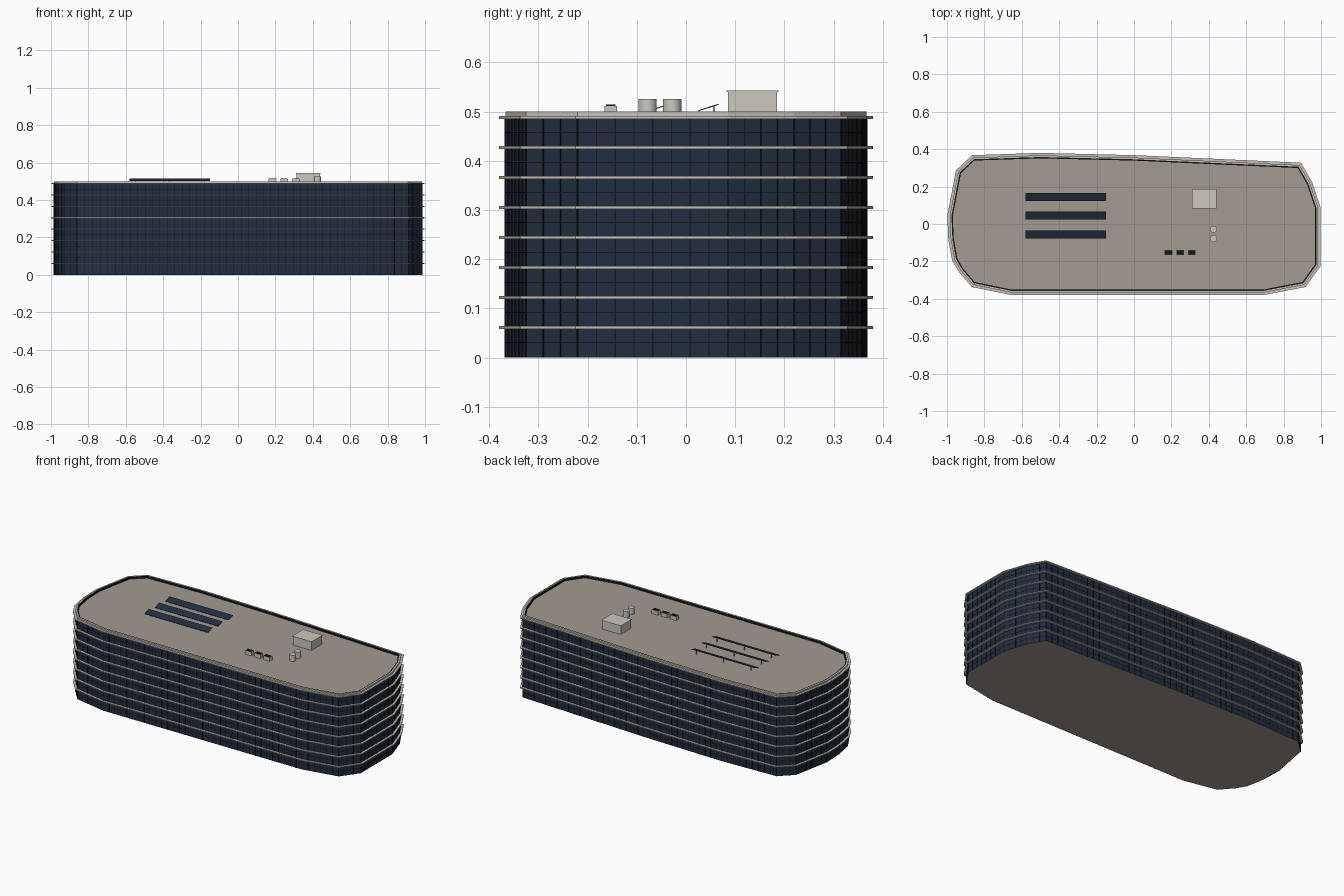
import bpy, bmesh, math
from mathutils import Vector

old = bpy.data.objects.get("Cube")
if old:
    bpy.data.objects.remove(old)


def material(name, rgb):
    m = bpy.data.materials.new(name)
    m.use_nodes = True
    m.diffuse_color = (*rgb, 1)
    m.node_tree.nodes["Principled BSDF"].inputs["Base Color"].default_value = (*rgb, 1)
    return m


GLASS = material("navy glass", (0.016, 0.027, 0.05))
FRAME = material("dark frame", (0.007, 0.009, 0.013))
STONE = material("pale stone", (0.58, 0.54, 0.48))
ROOF = material("roof gravel", (0.36, 0.325, 0.285))
METAL = material("light metal", (0.6, 0.58, 0.53))

# Facade outline, counter-clockwise from the front left corner
OUTLINE = [Vector(p) for p in (
    (0.69, -0.367), (0.91, -0.325), (0.985, -0.22), (0.985, 0.085),
    (0.94, 0.22), (0.885, 0.315), (0.0, 0.355), (-0.5, 0.367),
    (-0.86, 0.355), (-0.94, 0.28), (-0.985, 0.045), (-0.98, -0.08),
    (-0.96, -0.19), (-0.925, -0.25), (-0.86, -0.325), (-0.655, -0.367))]
FLOORS = 8
STOREY = 0.061


def offset(d):
    """Outline moved outward by d with mitred corners."""
    pts = []
    for i, p in enumerate(OUTLINE):
        a = (p - OUTLINE[i - 1]).normalized()
        b = (OUTLINE[(i + 1) % len(OUTLINE)] - p).normalized()
        na, nb = Vector((a.y, -a.x)), Vector((b.y, -b.x))
        pts.append(p + (na + nb) * d / (1 + na.dot(nb)))
    return pts


def finish(name, bm, mats):
    bmesh.ops.recalc_face_normals(bm, faces=bm.faces)
    me = bpy.data.meshes.new(name)
    bm.to_mesh(me)
    bm.free()
    ob = bpy.data.objects.new(name, me)
    bpy.context.collection.objects.link(ob)
    for m in mats:
        me.materials.append(m)
    return ob


def prism(name, d, z0, z1, mats):
    """Solid slab following the outline; level faces use the last material."""
    bm = bmesh.new()
    loops = [[bm.verts.new((p.x, p.y, z)) for p in offset(d)] for z in (z0, z1)]
    for i in range(len(OUTLINE)):
        bm.faces.new((loops[0][i - 1], loops[0][i], loops[1][i], loops[1][i - 1]))
    for loop in loops:
        bm.faces.new(loop).material_index = len(mats) - 1
    return finish(name, bm, mats)


def ring(name, d0, d1, z0, z1, mat):
    """Hollow band following the outline."""
    bm = bmesh.new()
    section = ((d0, z0), (d1, z0), (d1, z1), (d0, z1))
    loops = [[bm.verts.new((p.x, p.y, z)) for p in offset(d)] for d, z in section]
    for k in range(4):
        for i in range(len(OUTLINE)):
            bm.faces.new((loops[k - 1][i - 1], loops[k - 1][i], loops[k][i], loops[k][i - 1]))
    return finish(name, bm, [mat])


def box(name, centre, size, mat, tilt=0):
    bpy.ops.mesh.primitive_cube_add(size=1, location=centre, rotation=(tilt, 0, 0))
    ob = bpy.context.object
    ob.name = name
    ob.scale = size
    ob.data.materials.append(mat)
    return ob


def cylinder(name, centre, radius, height, mat):
    bpy.ops.mesh.primitive_cylinder_add(vertices=24, radius=radius, depth=height, location=centre)
    ob = bpy.context.object
    ob.name = name
    ob.data.materials.append(mat)
    bpy.ops.object.shade_smooth_by_angle()


# Glazed body with its roof deck and underside
prism("glazed_body", 0, 0, 0.488, [GLASS, ROOF])

# Floor bands and parapet
for f in range(1, FLOORS + 1):
    ring(f"floor_band_{f}", -0.004, 0.013, f * STOREY - 0.003, f * STOREY + 0.003, STONE)
ring("parapet", -0.009, 0, 0.486, 0.5, STONE)
ring("parapet_lining", -0.016, -0.009, 0.486, 0.4985, FRAME)

# Window frames: upright mullions, corner posts and a rail at mid storey
bm = bmesh.new()
for i, p in enumerate(OUTLINE):
    a = OUTLINE[i - 1]
    edge = p - a
    run = edge.normalized()
    out = Vector((run.y, -run.x)) * 0.002
    bays = max(1, round(edge.length / 0.04))
    for k in range(bays + 1):
        c = a + edge * k / bays
        half = run * 0.0013
        quad = (c - half, c + half, c + half + out, c - half + out)
        low, top = [[bm.verts.new((q.x, q.y, z)) for q in quad] for z in (0, 0.486)]
        for j in range(4):
            bm.faces.new((low[j - 1], low[j], top[j], top[j - 1]))
        bm.faces.new(low)
        bm.faces.new(top)
finish("window_mullions", bm, [FRAME])
for f in range(FLOORS):
    z = (f + 0.5) * STOREY
    ring(f"window_rail_{f + 1}", -0.002, 0.001, z - 0.0008, z + 0.0008, FRAME)

# Tilted solar panels on rear struts
for n, y in enumerate((0.145, 0.045, -0.055)):
    box(f"solar_panel_{n + 1}", (-0.365, y, 0.508), (0.43, 0.044, 0.002), GLASS, math.radians(18))
    for x in (-0.55, -0.365, -0.18):
        box(f"panel_strut_{n + 1}", (x, y + 0.012, 0.499), (0.004, 0.004, 0.022), METAL)

# Stair house with an overhanging cap
box("stair_house", (0.375, 0.135, 0.513), (0.126, 0.1, 0.054), METAL)
box("stair_house_cap", (0.375, 0.135, 0.5415), (0.132, 0.106, 0.003), METAL)

# Water tanks
for n, y in enumerate((-0.028, -0.078)):
    cylinder(f"water_tank_{n + 1}", (0.425, y, 0.506), 0.0185, 0.038, METAL)

# Cooling units with dark fan grilles
for n, x in enumerate((0.185, 0.247, 0.309)):
    box(f"cooling_unit_{n + 1}", (x, -0.153, 0.499), (0.042, 0.026, 0.024), METAL)
    box(f"fan_grille_{n + 1}", (x, -0.153, 0.5125), (0.036, 0.02, 0.003), FRAME)
